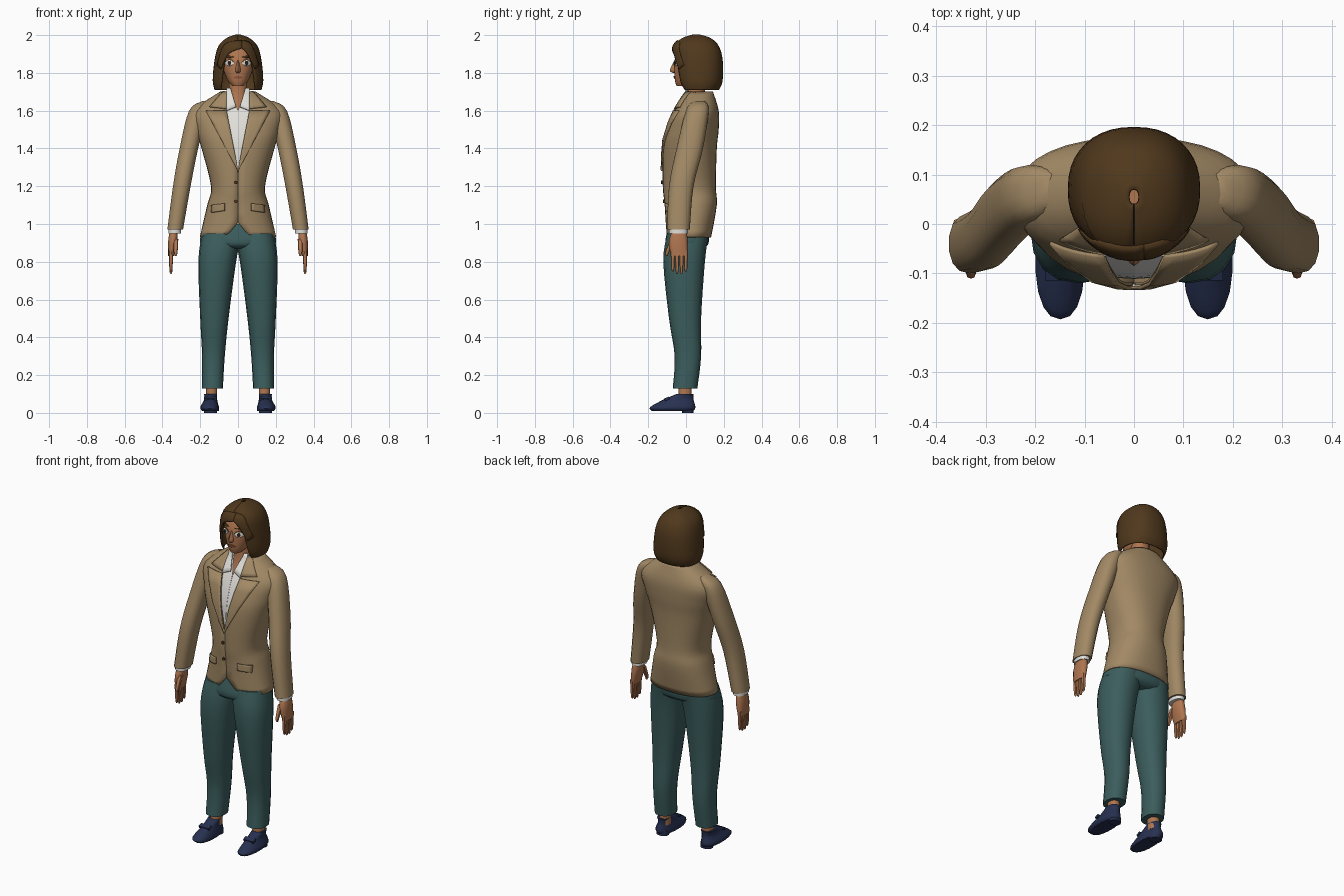
import bpy, bmesh, math

cube = bpy.data.objects.get("Cube")
if cube:
    bpy.data.objects.remove(cube)


def material(name, *rgb):
    made = bpy.data.materials.new(name)
    made.use_nodes = True
    made.diffuse_color = (*rgb, 1)
    for node in made.node_tree.nodes:
        if node.type == "BSDF_PRINCIPLED":
            node.inputs["Base Color"].default_value = (*rgb, 1)
            node.inputs["Roughness"].default_value = .8
    return made


skin = material("warm skin", .43, .18, .08)
brown = material("dark brown hair", .08, .04, .012)
tan = material("tan cloth", .36, .25, .13)
white = material("off white cloth", .75, .74, .7)
teal = material("teal cloth", .045, .11, .11)
navy = material("navy leather", .02, .03, .08)
rose = material("lip red", .28, .09, .05)
dark = material("dark iris", .03, .015, .01)

ROUNDNESS = 2.3  # superellipse exponent of every cross-section


def smooth(rows, steps=4):
    """Resample a list of tuples along a Catmull-Rom curve."""
    result, last = [], len(rows) - 1
    for i in range(last):
        before, start, end, after = (rows[min(max(i + j, 0), last)] for j in (-1, 0, 1, 2))
        for step in range(steps):
            t = step / steps
            result.append(tuple(
                q + t / 2 * (r - p + t * (2 * p - 5 * q + 4 * r - s + t * (3 * (q - r) + s - p)))
                for p, q, r, s in zip(before, start, end, after)))
    return result + [rows[-1]]


def symmetric(*rows):
    """Turn (z, half width, front, back) into (z, left, right, front, back)."""
    return [(z, -width, width, near, far) for z, width, near, far in rows]


def build(name, rings, mat, closed, mirror, thickness):
    """Skin a list of point rings into one smooth object."""
    bm = bmesh.new()
    loops = [[bm.verts.new(point) for point in ring] for ring in rings]
    count = len(loops[0])
    for lower, upper in zip(loops, loops[1:]):
        for i in range(count if closed else count - 1):
            j = (i + 1) % count
            bm.faces.new((lower[i], lower[j], upper[j], upper[i]))
    if closed:
        bm.faces.new(loops[0][::-1])
        bm.faces.new(loops[-1])
    bmesh.ops.recalc_face_normals(bm, faces=bm.faces[:])
    mesh = bpy.data.meshes.new(name)
    bm.to_mesh(mesh)
    bm.free()
    mesh.materials.append(mat)
    mesh.shade_smooth()
    mesh.set_sharp_from_angle(angle=math.radians(45))
    part = bpy.data.objects.new(name, mesh)
    bpy.context.collection.objects.link(part)
    if thickness:
        solid = part.modifiers.new("Thickness", "SOLIDIFY")
        solid.thickness, solid.offset = thickness, 0
    if mirror:
        part.modifiers.new("Mirror", "MIRROR")


def power(value):
    return math.copysign(abs(value) ** (2 / ROUNDNESS), value)


def loft(name, rows, mat, sides=14, mirror=False, thickness=0, gap=None):
    """Stack rounded rings; gap(z) is the half width of a front opening."""
    rings = []
    for z, left, right, near, far in smooth(rows):
        wide, deep = (right - left) / 2, (far - near) / 2
        start = 0
        if gap:
            start = math.asin(min(1, max(gap(z), .0005) / wide) ** (ROUNDNESS / 2))
        angles = [start + (math.tau - 2 * start) * i / sides for i in range(sides + bool(gap))]
        rings.append([((left + right) / 2 + wide * power(math.sin(angle)),
                       (near + far) / 2 - deep * power(math.cos(angle)), z) for angle in angles])
    build(name, rings, mat, not gap, mirror, thickness)


def front(rows, x, z):
    """Depth of a loft's front surface at x and z."""
    rows = smooth(rows)
    z = min(max(z, rows[0][0]), rows[-1][0])
    for lower, upper in zip(rows, rows[1:]):
        if z <= upper[0]:
            t = (z - lower[0]) / (upper[0] - lower[0])
            _, _, wide, near, far = [p + (q - p) * t for p, q in zip(lower, upper)]
            bulge = max(0, 1 - abs(x / wide) ** ROUNDNESS) ** (1 / ROUNDNESS)
            return (near + far) / 2 - (far - near) / 2 * bulge


def strip(name, edge, other_edge, rows, mat, lift=.008, thickness=.008, mirror=True, columns=5):
    """Wrap a thin plate between two (x, z) edges onto a loft's front."""
    rings = []
    for start, end in zip(smooth(edge), smooth(other_edge)):
        ring = []
        for i in range(columns + 1):
            x, z = (p + (q - p) * i / columns for p, q in zip(start, end))
            ring.append((x, front(rows, x, z) - lift, z))
        rings.append(ring)
    build(name, rings, mat, False, mirror, thickness)


def lens(name, x, z, width, height, mat, lift, mirror=True, points=6):
    """Almond-shaped plate on the face."""
    arc = [(width * (2 * i / points - 1), height * (.1 + math.sin(math.pi * i / points)))
           for i in range(points + 1)]
    strip(name, [(x + u, z + v) for u, v in arc], [(x + u, z - v) for u, v in arc],
          head, mat, lift, .003, mirror)


def neckline(z):
    """Jacket opening: a deep V above, a cutaway at the hem."""
    return min(.06, (z - 1.29) / 5) if z > 1.2 else 1 - z


# Jacket body and the shirt beneath it
jacket = symmetric((.93, .2, -.1, .13), (1.1, .16, -.11, .16), (1.2, .14, -.12, .155), (1.4, .19, -.12, .16),
                   (1.5, .22, -.1, .17), (1.6, .23, -.06, .17), (1.7, .09, 0, .14))
loft("jacket_body", jacket, tan, sides=32, thickness=.006, gap=neckline)
inset = .01
shirt = [(z, left + inset, right - inset, near + inset, far - inset)
         for z, left, right, near, far in jacket if z > 1.1]
loft("shirt", shirt, white, sides=24, gap=lambda z: (z - 1.6) / 3)

# Lapels, collars, pocket flaps and buttons
strip("lapels", [(0, 1.29), (.06, 1.6)], [(0, 1.28), (.17, 1.6)], jacket, tan)
strip("jacket_collar", [(.06, 1.61), (.06, 1.7)], [(.15, 1.62), (.08, 1.7)], jacket, tan)
strip("shirt_collar", [(.01, 1.62), (.04, 1.72)], [(.06, 1.6), (.06, 1.72)], jacket, white, lift=.005)
strip("pocket_flaps", [(.07, 1.11), (.14, 1.1)], [(.07, 1.07), (.14, 1.06)], jacket, tan)
for height in (1.12, 1.22):
    bpy.ops.mesh.primitive_cylinder_add(vertices=10, radius=.009, depth=.012, rotation=(math.pi / 2, 0, 0),
                                        location=(-.012, front(jacket, 0, height) - .005, height))
    bpy.context.object.name = "jacket_button"
    bpy.context.object.data.materials.append(brown)

# Sleeves and shirt cuffs
loft("sleeves", [(.97, .29, .375, -.1, .02), (1.2, .25, .345, -.09, .04), (1.4, .21, .31, -.05, .09),
                 (1.6, .16, .26, 0, .12), (1.65, .14, .19, .04, .1)], tan, mirror=True)
loft("shirt_cuffs", [(z, .3, .37, -.09, .01) for z in (.95, 1)], white, mirror=True)

# Hands
loft("palms", [(.97, .32, .36, -.07, 0), (.91, .32, .37, -.09, .01), (.83, .34, .37, -.08, .01)],
     skin, mirror=True)
for i, name in enumerate(("index", "middle", "ring", "little")):
    y, tip = .023 * i - .07, .73 + .012 * abs(i - 1.5)
    loft(name + "_fingers", [(z, .355 - r, .355 + r, y - r, y + r)
                             for z, r in ((tip, .003), (tip + .02, .008), (.86, .012))],
         skin, sides=8, mirror=True)
loft("thumbs", [(z, .33 - r, .33 + r, y - r, y + r)
                for z, y, r in ((.83, -.1, .004), (.85, -.1, .01), (.92, -.07, .014))],
     skin, sides=8, mirror=True)

# Trousers
loft("trouser_legs", [(.13, .08, .19, -.07, .06), (.3, .07, .19, -.06, .08), (.5, .05, .2, -.09, .08),
                      (.8, .01, .21, -.12, .1), (.95, -.02, .19, -.1, .12)], teal, sides=16, mirror=True)
loft("trouser_hips", symmetric((.87, .1, -.08, .09), (.9, .2, -.11, .12), (1, .17, -.09, .12)),
     teal, sides=24)

# Ankles and slip-on shoes
loft("ankles", [(z, .11, .17, -.04, .03) for z in (.06, .16)], skin, mirror=True)
loft("shoes", [(.01, .1, .19, -.18, .04), (.03, .1, .2, -.19, .05), (.07, .11, .18, -.12, .04),
               (.1, .11, .18, -.05, .04)], navy, sides=18, mirror=True)
loft("shoe_heels", [(z, .11, .18, -.02, .04) for z in (0, .03)], navy, mirror=True)
for side in (-1, 1):
    bpy.ops.mesh.primitive_cube_add(size=1, location=(side * .147, -.1, .075), rotation=(.35, 0, 0))
    strap = bpy.context.object
    strap.name, strap.scale = "shoe_strap", (.066, .026, .014)
    strap.data.materials.append(navy)

# Neck, head and nose
loft("neck", symmetric((1.55, .06, -.05, .1), (1.68, .05, 0, .1), (1.8, .05, 0, .1)), skin)
head = symmetric((1.73, .03, -.05, .03), (1.77, .06, -.06, .09), (1.87, .09, -.06, .14), (1.96, .05, -.02, .1))
loft("head", head, skin, sides=24)
loft("nose", symmetric((1.8, .01, -.07, 0), (1.815, .016, -.085, 0), (1.87, .007, -.06, 0)), skin, sides=10)

# Painted face details
lens("eyelashes", .045, 1.855, .027, .016, brown, .002)
lens("eye_whites", .045, 1.852, .024, .014, white, .004)
lens("irises", .045, 1.852, .009, .011, dark, .006)
lens("eyebrows", .047, 1.885, .028, .005, brown, .004)
lens("lips", 0, 1.777, .026, .007, rose, .003, mirror=False)

# Bobbed hair, open over the face, with a side-parted fringe
hair = symmetric((1.71, .12, -.03, .17), (1.76, .13, -.05, .19), (1.87, .12, -.06, .19), (1.94, .1, -.06, .17),
                 (1.98, .06, -.02, .13), (2, .01, .04, .07))
loft("hair", hair, brown, sides=32, thickness=.008, gap=lambda z: .13 * max(0, 1.94 - z) ** .25)
for side, name in ((-1, "right_fringe"), (1, "left_fringe")):
    strip(name, [(.02, 1.97), (side * .07, 1.95), (side * .11, 1.84)],
          [(.02, 1.93), (side * .05, 1.9), (side * .09, 1.82)], hair, brown, mirror=False)
